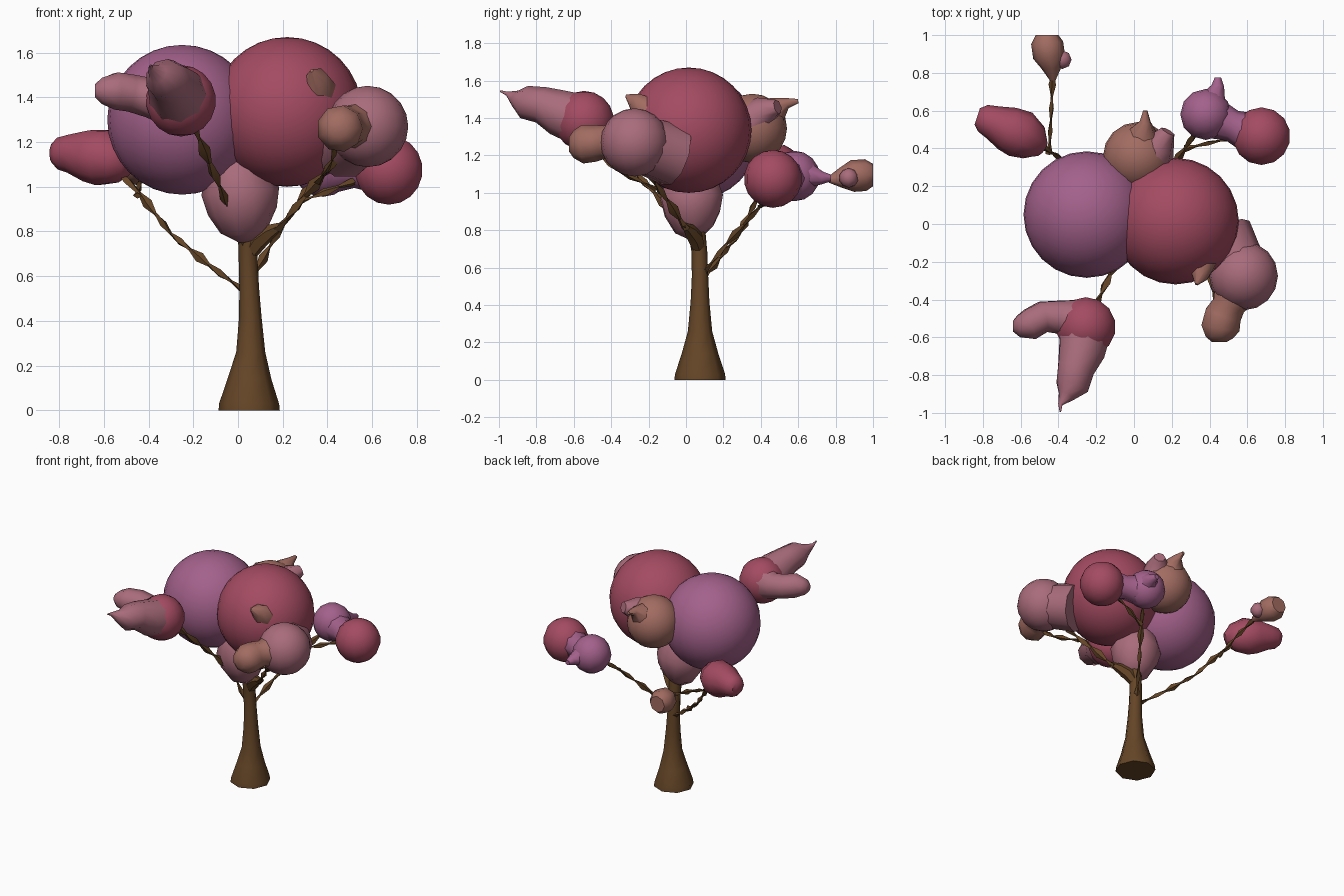
import bpy, bmesh, math
from mathutils import Vector, Quaternion


def material(name, rgb):
    m = bpy.data.materials.new(name)
    m.diffuse_color = (*rgb, 1)
    return m


RED = material("red_leaves", (0.37, 0.07, 0.12))
PURPLE = material("purple_leaves", (0.37, 0.12, 0.26))
PINK = material("pink_leaves", (0.40, 0.15, 0.20))
TAN = material("tan_leaves", (0.36, 0.15, 0.12))
BARK = material("bark", (0.13, 0.06, 0.02))


def finish(name, bm, mat, angle):
    bmesh.ops.recalc_face_normals(bm, faces=bm.faces)
    me = bpy.data.meshes.new(name)
    bm.to_mesh(me)
    bm.free()
    ob = bpy.data.objects.new(name, me)
    bpy.context.collection.objects.link(ob)
    me.materials.append(mat)
    bpy.ops.object.select_all(action='DESELECT')
    ob.select_set(True)
    bpy.context.view_layer.objects.active = ob
    bpy.ops.object.shade_smooth_by_angle(angle=math.radians(angle))
    return ob


def ball(name, centre, r, mat, seg=12):
    bm = bmesh.new()
    bmesh.ops.create_uvsphere(bm, u_segments=seg, v_segments=seg * 2 // 3, radius=r)
    bmesh.ops.translate(bm, verts=bm.verts, vec=centre)
    return finish(name, bm, mat, 50)


def tube(name, path, mat, sides=8, twist=0.0, flat=1.0, angle=50):
    """Sweep rings along (x, y, z, radius) points."""
    pts = [Vector(p[:3]) for p in path]
    bm = bmesh.new()
    rings, q, last = [], None, None
    for i, p in enumerate(pts):
        t = (pts[min(i + 1, len(pts) - 1)] - pts[max(i - 1, 0)]).normalized()
        q = t.to_track_quat('Z', 'Y') if q is None else last.rotation_difference(t) @ q
        last = t
        turn = Quaternion((0, 0, 1), twist * i)
        ring = []
        for k in range(sides):
            a = math.tau * k / sides
            v = Vector((math.cos(a), flat * math.sin(a), 0)) * path[i][3]
            ring.append(bm.verts.new(p + q @ (turn @ v)))
        rings.append(ring)
    for a, b in zip(rings, rings[1:]):
        for k in range(sides):
            j = (k + 1) % sides
            bm.faces.new((a[k], a[j], b[j], b[k]))
    bm.faces.new(rings[0][::-1])
    bm.faces.new(rings[-1])
    return finish(name, bm, mat, angle)


def branch(name, points, r=0.024):
    """Thin twisted limb that pinches between swellings."""
    path = []
    for a, b in zip(points, points[1:]):
        a, b = Vector(a), Vector(b)
        n = max(2, round((b - a).length / 0.07))
        path += [(*a.lerp(b, i / n), 0) for i in range(n)]
    path.append((*points[-1], 0))
    path = [(*p[:3], r if i % 2 == 0 else r * 0.35) for i, p in enumerate(path)]
    tube(name, path, BARK, sides=4, twist=0.5, flat=0.7, angle=30)


# trunk with flared foot and a fork
tube("trunk", [(.05, .075, 0, .137), (.05, .075, .03, .134), (.052, .075, .14, .098),
               (.057, .075, .26, .065), (.055, .075, .42, .05), (.05, .075, .55, .044),
               (.045, .072, .68, .042), (.045, .06, .78, .045), (.04, .05, .9, .05)], BARK)
tube("trunk_fork", [(.05, .07, .70, .035), (.09, .05, .76, .045), (.14, .02, .80, .036),
                    (.20, -.01, .83, .014)], BARK, sides=6)

# limbs
branch("left_branch", [(.02, .09, .54), (-.13, .18, .65), (-.30, .29, .79), (-.44, .38, .97), (-.55, .45, 1.08)])
branch("far_back_twig", [(-.45, .37, .96), (-.44, .55, 1.02), (-.43, .80, 1.08)], .02)
branch("front_left_branch", [(.03, .05, .74), (-.06, -.12, .95), (-.15, -.32, 1.16), (-.22, -.47, 1.32)], .03)
branch("front_right_branch", [(.18, .0, .81), (.30, -.10, .96), (.42, -.20, 1.10), (.55, -.27, 1.2)], .03)
branch("front_right_twig", [(.36, -.16, 1.02), (.42, -.36, 1.12), (.45, -.50, 1.23)], .02)
branch("back_right_branch", [(.06, .10, .58), (.14, .22, .73), (.27, .40, .93), (.37, .55, 1.06)])
branch("back_right_twig", [(.27, .40, .93), (.45, .44, 1.0), (.62, .47, 1.06)], .02)

# main crown
ball("crown_left", (-.25, .05, 1.30), .335, PURPLE, 24)
ball("crown_right", (.22, .015, 1.335), .335, RED, 24)
ball("crown_back", (.02, .355, 1.345), .185, TAN, 16)
tube("crown_bottom", [(.04, .06, .77, .05), (.03, .045, .81, .11), (.02, .035, .89, .155),
                      (.01, .03, .98, .175), (0, .03, 1.08, .14), (0, .03, 1.2, .06)], PINK, 10)
tube("crown_right_shoulder", [(.46, -.06, 1.2, .17), (.52, -.18, 1.24, .16), (.57, -.26, 1.26, .15)], PINK, 10)
tube("crown_front_tuft", [(.33, -.12, 1.38, .13), (.36, -.22, 1.45, .08), (.35, -.27, 1.49, .05),
                          (.33, -.32, 1.52, .008)], TAN, 7)
tube("crown_back_tuft", [(.03, .40, 1.38, .13), (.05, .49, 1.45, .07), (.06, .54, 1.48, .03),
                         (.06, .60, 1.49, .012)], TAN, 7)
tube("crown_side_tuft", [(.10, .36, 1.38, .12), (.14, .42, 1.44, .08), (.18, .49, 1.46, .04)], PINK, 7)

# front right cluster
ball("front_right_clump", (.58, -.275, 1.27), .182, PINK, 16)
tube("front_right_tip", [(.54, -.34, 1.27, .13), (.50, -.43, 1.27, .09), (.47, -.48, 1.265, .10),
                         (.455, -.55, 1.26, .105), (.45, -.60, 1.26, .075), (.45, -.625, 1.26, .04)], TAN, 9)

# front left cluster
ball("front_left_clump", (-.255, -.545, 1.385), .16, RED, 14)
tube("front_left_tip", [(-.26, -.56, 1.39, .14), (-.28, -.68, 1.43, .125), (-.31, -.77, 1.47, .10),
                        (-.33, -.86, 1.485, .09), (-.36, -.91, 1.505, .045), (-.39, -.955, 1.53, .012),
                        (-.39, -.995, 1.545, .004)], PINK, 9)
tube("front_left_side", [(-.28, -.52, 1.39, .13), (-.40, -.49, 1.40, .09), (-.48, -.49, 1.42, .085),
                         (-.55, -.53, 1.43, .085), (-.61, -.54, 1.43, .06), (-.64, -.54, 1.43, .03)], PINK, 9)

# left cluster
tube("left_clump", [(-.49, .40, 1.09, .05), (-.53, .43, 1.11, .10), (-.60, .475, 1.13, .13),
                    (-.67, .505, 1.14, .12), (-.75, .54, 1.15, .09), (-.80, .56, 1.15, .075),
                    (-.83, .57, 1.15, .045)], RED, 10)

# far back clump
tube("far_back_clump", [(-.43, .76, 1.07, .015), (-.435, .83, 1.08, .055), (-.45, .89, 1.09, .085),
                        (-.46, .96, 1.095, .085), (-.46, 1.0, 1.095, .06)], TAN, 8)
ball("far_back_side", (-.38, .87, 1.08), .052, PINK, 8)

# back right cluster
ball("back_right_inner", (.38, .58, 1.09), .135, PURPLE, 12)
tube("back_right_tuft", [(.39, .60, 1.10, .115), (.43, .68, 1.09, .06), (.445, .73, 1.08, .035),
                         (.445, .775, 1.08, .018)], PURPLE, 7)
tube("back_right_link", [(.42, .56, 1.08, .11), (.52, .52, 1.08, .085), (.62, .48, 1.08, .11)], PURPLE, 8)
ball("back_right_outer", (.675, .465, 1.075), .155, RED, 14)
